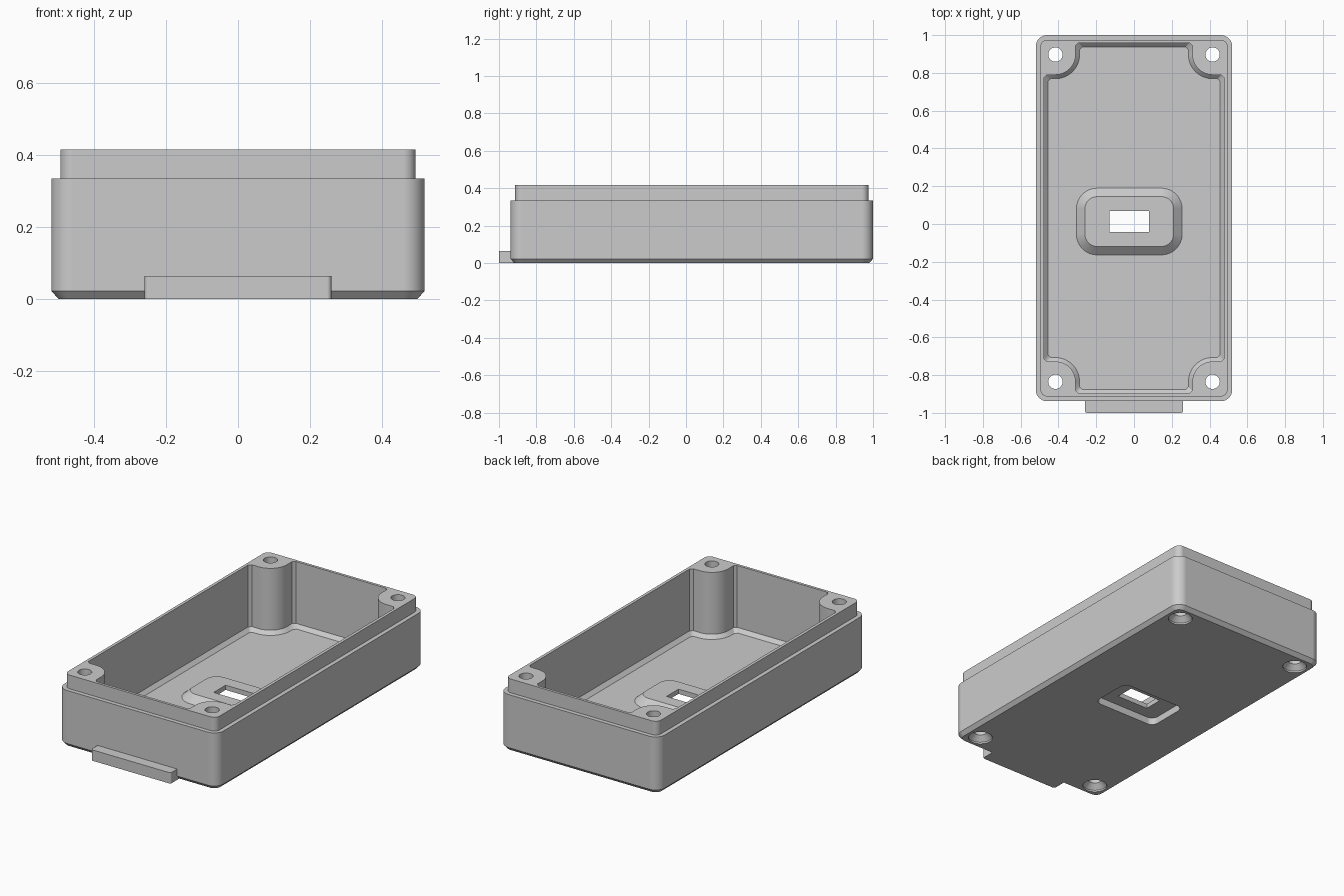
import bpy
import bmesh
from math import sin, cos, pi, radians

default = bpy.data.objects.get("Cube")
if default:
    bpy.data.objects.remove(default, do_unlink=True)

GREY = (0.6, 0.6, 0.6, 1.0)
plastic = bpy.data.materials.new("grey plastic")
plastic.use_nodes = True
plastic.diffuse_color = GREY
plastic.node_tree.nodes["Principled BSDF"].inputs["Base Color"].default_value = GREY

MID_Y = 0.031                   # the tab pushes the box off centre
POST_X, POST_Y, POST_R = 0.416, 0.866, 0.107
FLOOR, PAD_TOP, RECESS_TOP = 0.03, 0.07, 0.042


def rounded_rect(hx, hy, r, cx=0.0, cy=0.0, steps=8):
    pts = []
    for q, (sx, sy) in enumerate(((1, 1), (-1, 1), (-1, -1), (1, -1))):
        for i in range(steps + 1):
            a = (q + i / steps) * pi / 2
            pts.append((cx + sx * (hx - r) + r * cos(a),
                        cy + sy * (hy - r) + r * sin(a)))
    return pts


def circle(r, cx, cy, n=32):
    return [(cx + r * cos(2 * pi * i / n), cy + r * sin(2 * pi * i / n))
            for i in range(n)]


def cavity_outline(d):
    """Inner wall outline with four corner posts, shrunk by d."""
    x, y, r, c = 0.477 - d, 0.928 - d, POST_R + d, 0.015
    left, low = POST_X - r, POST_Y - r
    quad = [(x, low - c), (x - c, low)]
    for i in range(13):
        a = -pi / 2 - i / 12 * pi / 2
        quad.append((POST_X + r * cos(a), POST_Y + r * sin(a)))
    quad += [(left, y - c), (left - c, y)]
    back = quad + [(-px, py) for px, py in reversed(quad)]
    loop = back + [(px, -py) for px, py in reversed(back)]
    return [(px, py + MID_Y) for px, py in loop]


def loft(name, layers):
    """Closed solid through (outline, height) layers."""
    bm = bmesh.new()
    rings = [[bm.verts.new((x, y, z)) for x, y in pts] for pts, z in layers]
    for a, b in zip(rings, rings[1:]):
        for i in range(len(a)):
            j = (i + 1) % len(a)
            bm.faces.new((a[i], a[j], b[j], b[i]))
    bm.faces.new(rings[0][::-1])
    bm.faces.new(rings[-1])
    bmesh.ops.recalc_face_normals(bm, faces=bm.faces)
    mesh = bpy.data.meshes.new(name)
    bm.to_mesh(mesh)
    bm.free()
    mesh.materials.append(plastic)
    obj = bpy.data.objects.new(name, mesh)
    bpy.context.collection.objects.link(obj)
    return obj


def combine(target, tool, operation):
    tool.hide_render = True
    mod = target.modifiers.new(tool.name, 'BOOLEAN')
    mod.operation = operation
    mod.solver = 'EXACT'
    mod.object = tool
    bpy.context.view_layer.objects.active = target
    bpy.ops.object.modifier_apply(modifier=mod.name)
    bpy.data.objects.remove(tool, do_unlink=True)


# Outer shell with chamfered base and stepped lip
def shell(d):
    return rounded_rect(0.52 - d, 0.969 - d, 0.06 - d, 0, MID_Y)


box = loft("enclosure_box", [(shell(0.02), 0), (shell(0), 0.022), (shell(0), 0.335),
                             (shell(0.025), 0.335), (shell(0.025), 0.416)])

# Hollow interior with a sloped edge around the floor
combine(box, loft("cavity", [(cavity_outline(0.021), FLOOR),
                             (cavity_outline(0), FLOOR + 0.021),
                             (cavity_outline(0), 0.5)]), 'DIFFERENCE')

# Front tab
tab = rounded_rect(0.26, 0.048, 0.012, 0, -0.952)
combine(box, loft("front_tab", [(tab, 0), (tab, 0.064)]), 'UNION')

# Raised pad on the floor, with a recess beneath and a switch slot through it
SX, SY = -0.025, 0.013


def pad(d):
    return rounded_rect(0.28 - d, 0.177 - d, 0.11 - d, SX, SY)


combine(box, loft("floor_pad", [(pad(0), FLOOR / 2), (pad(0), FLOOR),
                                (pad(0.045), PAD_TOP)]), 'UNION')
recess = rounded_rect(0.21, 0.13, 0.04, SX, SY)
combine(box, loft("recess", [(recess, -0.05), (recess, RECESS_TOP)]), 'DIFFERENCE')
slot = [(SX + sx * 0.104, SY + sy * 0.056)
        for sx, sy in ((1, 1), (-1, 1), (-1, -1), (1, -1))]
combine(box, loft("slot", [(slot, -0.05), (slot, 0.2)]), 'DIFFERENCE')

# Countersunk screw holes through the corner posts
for sx in (1, -1):
    for sy in (1, -1):
        x, y = sx * POST_X, MID_Y + sy * POST_Y
        wide, narrow = circle(0.067, x, y), circle(0.038, x, y)
        combine(box, loft("screw_hole", [(wide, -0.05), (wide, 0.01),
                                         (narrow, 0.04), (narrow, 0.5)]), 'DIFFERENCE')

# Smooth the curved walls, keep edges sharp and flat walls flat
bpy.ops.object.select_all(action='DESELECT')
box.select_set(True)
bpy.context.view_layer.objects.active = box
bpy.ops.object.shade_smooth_by_angle(angle=radians(30))
weighted = box.modifiers.new("flat_wall_normals", 'WEIGHTED_NORMAL')
weighted.keep_sharp = True
